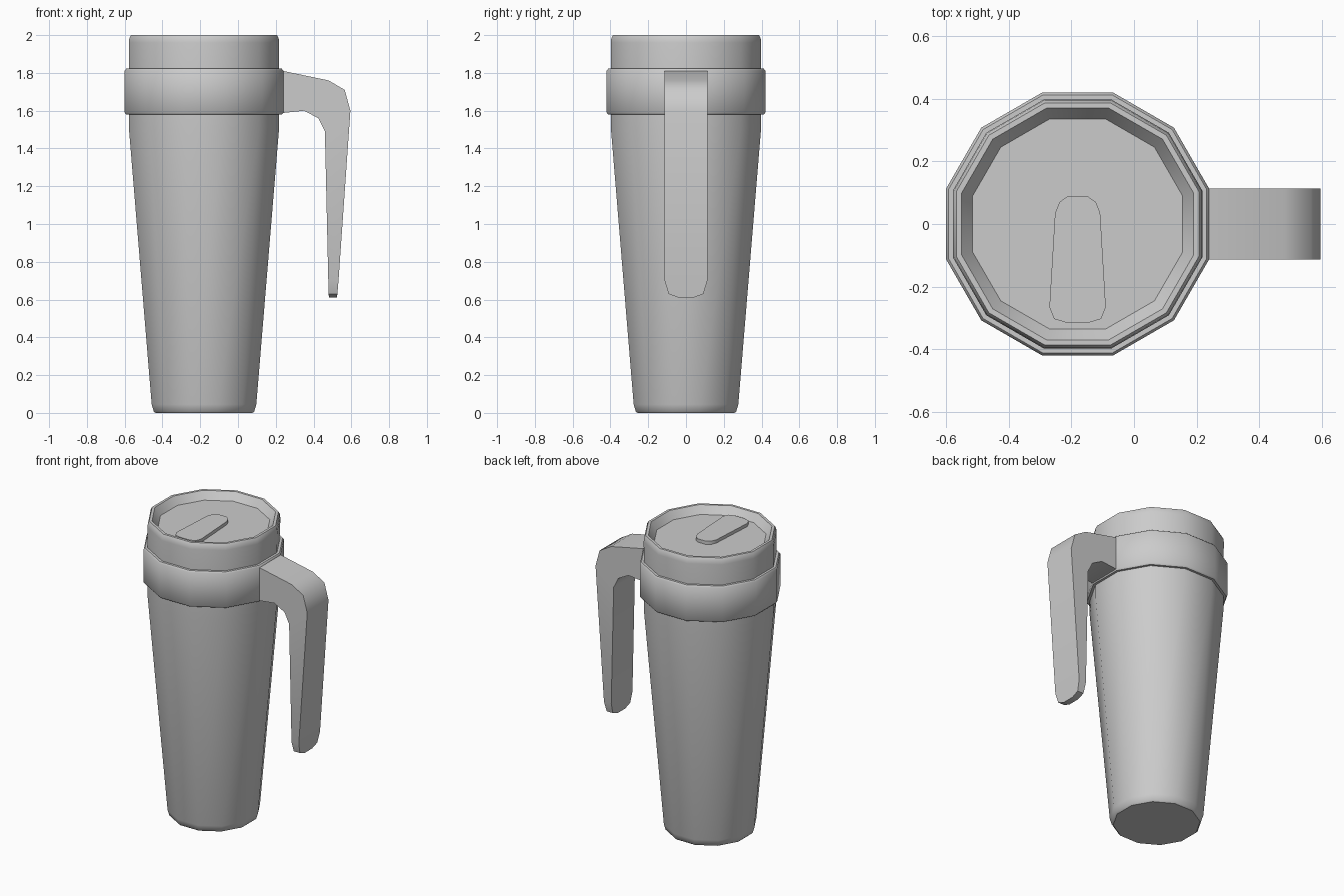
import bpy, bmesh, math

cube = bpy.data.objects.get("Cube")
if cube:
    bpy.data.objects.remove(cube, do_unlink=True)

SIDES = 12
CUP_X = -0.18

grey = bpy.data.materials.new("plain_grey")
grey.use_nodes = True
grey.diffuse_color = (0.6, 0.6, 0.6, 1)
grey.node_tree.nodes["Principled BSDF"].inputs["Base Color"].default_value = grey.diffuse_color


def finish(name, bm, x=0.0, angle=40):
    """Turn a bmesh into a shaded object."""
    bmesh.ops.recalc_face_normals(bm, faces=bm.faces)
    mesh = bpy.data.meshes.new(name)
    bm.to_mesh(mesh)
    bm.free()
    mesh.materials.append(grey)
    obj = bpy.data.objects.new(name, mesh)
    bpy.context.collection.objects.link(obj)
    obj.location.x = x
    bpy.ops.object.select_all(action="DESELECT")
    obj.select_set(True)
    bpy.context.view_layer.objects.active = obj
    bpy.ops.object.shade_smooth_by_angle(angle=math.radians(angle))
    return obj


def loft(name, loops, closed=False, x=0.0, angle=40):
    """Skin matching vertex loops; cap the ends, or join last to first."""
    bm = bmesh.new()
    rings = [[bm.verts.new(p) for p in loop] for loop in loops]
    pairs = list(zip(rings, rings[1:]))
    if closed:
        pairs.append((rings[-1], rings[0]))
    else:
        bm.faces.new(rings[0])
        bm.faces.new(rings[-1])
    for a, b in pairs:
        for i in range(len(a)):
            j = (i + 1) % len(a)
            bm.faces.new((a[i], a[j], b[j], b[i]))
    return finish(name, bm, x, angle)


def ring(apothem, z):
    """Twelve-sided loop with a flat side toward the handle."""
    r = apothem / math.cos(math.pi / SIDES)
    angles = [(i + 0.5) * math.tau / SIDES for i in range(SIDES)]
    return [(r * math.cos(a), r * math.sin(a), z) for a in angles]


def turned(name, profile, closed=False):
    return loft(name, [ring(r, z) for r, z in profile], closed, CUP_X)


# Tapered cup
turned("cup_body", [(0.257, 0), (0.266, 0.008), (0.277, 0.045),
                    (0.397, 1.5), (0.397, 1.7)])

# Lid with rim and recessed floor
turned("lid", [(0.395, 1.7), (0.398, 1.96), (0.395, 1.985), (0.387, 2.0),
               (0.37, 2.0), (0.335, 1.95)])

# Collar that carries the handle
turned("collar", [(0.39, 1.58), (0.412, 1.58), (0.42, 1.59),
                  (0.42, 1.812), (0.412, 1.822), (0.39, 1.822)], closed=True)

# Drinking-hole slider on the lid floor
half = [(0.03, 0.09), (0.058, 0.07), (0.072, 0.035),
        (0.09, -0.265), (0.075, -0.303), (0.035, -0.315)]
outline = half + [(-x, y) for x, y in reversed(half)]
loft("lid_slider", [[(x, y, z) for x, y in outline] for z in (1.94, 1.972)], x=CUP_X)

# Handle: outer point, inner point and half width at each station
W = 0.113
stations = [((0.23, 1.812), (0.23, 1.585), W),
            ((0.24, 1.81), (0.24, 1.588), W),
            ((0.48, 1.76), (0.35, 1.6), W),
            ((0.565, 1.71), (0.425, 1.56), W),
            ((0.595, 1.6), (0.46, 1.49), W),
            ((0.532, 0.7), (0.478, 0.7), W),
            ((0.526, 0.63), (0.48, 0.63), 0.092),
            ((0.524, 0.61), (0.481, 0.61), 0.04)]
loft("handle", [[(o[0], -w, o[1]), (o[0], w, o[1]), (i[0], w, i[1]), (i[0], -w, i[1])]
                for o, i, w in stations], angle=50)
